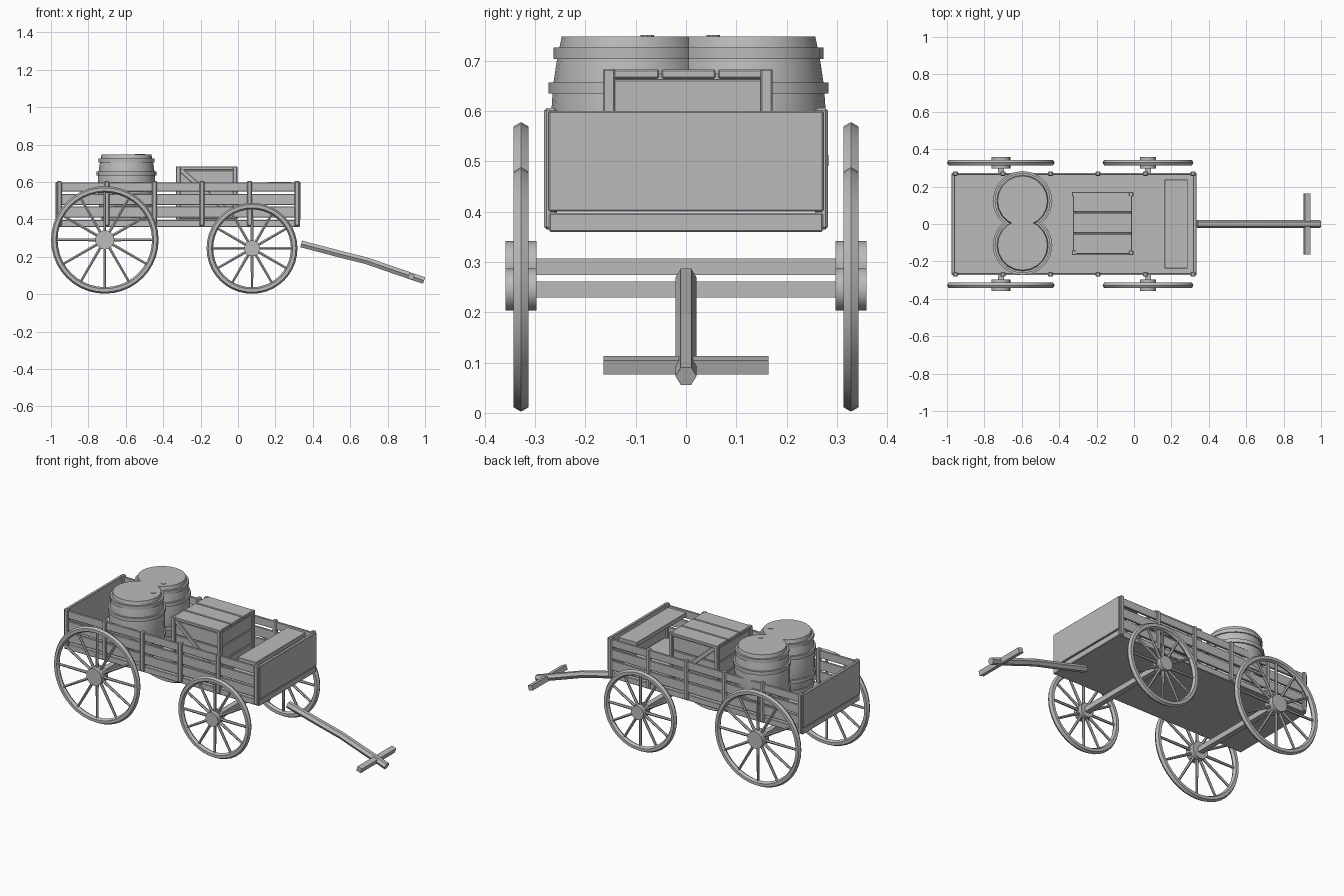
import bpy, bmesh, math
from mathutils import Vector, Matrix

if "Cube" in bpy.data.objects:
    bpy.data.objects.remove(bpy.data.objects["Cube"])

wood = bpy.data.materials.new("weathered grey")
wood.diffuse_color = (0.5, 0.5, 0.5, 1)
wood.use_nodes = True
wood.node_tree.nodes["Principled BSDF"].inputs["Base Color"].default_value = wood.diffuse_color


def finish(name, bm, smooth=None):
    bmesh.ops.recalc_face_normals(bm, faces=bm.faces)
    me = bpy.data.meshes.new(name)
    bm.to_mesh(me)
    bm.free()
    me.materials.append(wood)
    ob = bpy.data.objects.new(name, me)
    bpy.context.collection.objects.link(ob)
    if smooth:
        bpy.context.view_layer.objects.active = ob
        ob.select_set(True)
        bpy.ops.object.shade_smooth_by_angle(angle=math.radians(smooth))
        ob.select_set(False)
    return ob


def box(name, x, y, z, bevel=0.0, rot=None):
    """Box from (min, max) ranges, optionally rotated about its centre."""
    bm = bmesh.new()
    size = [r[1] - r[0] for r in (x, y, z)]
    mid = Vector([(r[0] + r[1]) / 2 for r in (x, y, z)])
    bmesh.ops.create_cube(bm, size=1)
    bmesh.ops.scale(bm, vec=size, verts=bm.verts)
    if bevel:
        bmesh.ops.bevel(bm, geom=bm.edges[:], offset=bevel, segments=1, affect='EDGES')
    m = Matrix.Translation(mid) @ (rot or Matrix())
    bmesh.ops.transform(bm, matrix=m, verts=bm.verts)
    return finish(name, bm)


def skin(bm, rings, closed=False):
    """Bridge successive vertex rings; cap the ends unless closed."""
    n = len(rings[0])
    pairs = list(zip(rings, rings[1:])) + ([(rings[-1], rings[0])] if closed else [])
    for a, b in pairs:
        for i in range(n):
            bm.faces.new((a[i], a[(i + 1) % n], b[(i + 1) % n], b[i]))
    if not closed:
        bm.faces.new(rings[0])
        bm.faces.new(rings[-1])


def turned(name, centre, profile, sides=20, axis='Z', smooth=None, closed=False):
    """Lathe a list of (radius, height) around z or y."""
    bm = bmesh.new()
    rings = []
    for r, h in profile:
        ring = []
        for i in range(sides):
            a = 2 * math.pi * i / sides
            c, s = r * math.cos(a), r * math.sin(a)
            p = (c, s, h) if axis == 'Z' else (c, h, s)
            ring.append(bm.verts.new(Vector(p) + Vector(centre)))
        rings.append(ring)
    skin(bm, rings, closed)
    return finish(name, bm, smooth)


# wheels: hexagonal-section rim, twelve spokes, hub
def wheel(name, x, z, radius, hub, side):
    c = Vector((x, side * 0.328, z))
    t = 0.0175
    rim = [(radius - t + t * math.cos(k * math.pi / 3), t * math.sin(k * math.pi / 3))
           for k in range(6)]
    turned(name + "_rim", c, rim, 40, 'Y', 30, True)
    turned(name + "_hub", c, [(hub, -0.031), (hub, 0.031)], 20, 'Y', 40)
    bm = bmesh.new()
    for k in range(12):
        m = (Matrix.Translation(c) @ Matrix.Rotation(k * math.pi / 6, 4, 'Y')
             @ Matrix.Translation((0, 0, (radius - 0.02) / 2)))
        bmesh.ops.create_cone(bm, cap_ends=True, segments=6, radius1=0.009, radius2=0.007,
                              depth=radius - 0.02, matrix=m)
    finish(name + "_spokes", bm)


for label, x, z, radius, hub in (("rear", -0.712, 0.2905, 0.2875, 0.051),
                                 ("front", 0.075, 0.2455, 0.243, 0.042)):
    for side, sname in ((-1, "right"), (1, "left")):
        wheel(f"{label}_{sname}_wheel", x, z, radius, hub, side)
    box(label + "_axle", (x - 0.016, x + 0.016), (-0.32, 0.32), (z - 0.016, z + 0.016))

# wagon bed: floor, end boards, seat
box("floor", (-0.972, 0.332), (-0.272, 0.272), (0.36, 0.397), 0.003)
box("front_board", (0.316, 0.335), (-0.273, 0.273), (0.4, 0.6), 0.003)
box("rear_board", (-0.975, -0.956), (-0.273, 0.273), (0.4, 0.6), 0.003)
box("seat", (0.163, 0.287), (-0.238, 0.238), (0.574, 0.6), 0.002)

# slatted sides with posts
for side, sname in ((-1, "right"), (1, "left")):
    ys = sorted((side * 0.262, side * 0.274))
    for i, (z0, z1) in enumerate(((0.41, 0.468), (0.478, 0.535), (0.55, 0.597))):
        box(f"{sname}_slat_{i}", (-0.965, 0.325), ys, (z0, z1), 0.002)
    yp = sorted((side * 0.256, side * 0.282))
    for i in range(6):
        x = -0.955 + i * 0.254
        box(f"{sname}_post_{i}", (x - 0.013, x + 0.013), yp, (0.365, 0.606), 0.005)

# barrels: bulged body, hoops, bung
def barrel_radius(z):
    return 0.154 - 0.021 * ((z - 0.574) / 0.174) ** 2


for i, (y, bx, by) in enumerate(((-0.114, 0.085, 0.037), (0.124, 0.06, -0.07))):
    c = (-0.596, y, 0)
    heights = [0.4 + 0.348 * k / 8 for k in range(9)]
    turned(f"barrel_{i}", c, [(barrel_radius(z), z) for z in heights], 20, smooth=30)
    for j, z in enumerate((0.434, 0.502, 0.646, 0.715)):
        r = barrel_radius(z) + 0.009
        turned(f"barrel_{i}_hoop_{j}", c, [(r, z - 0.011), (r, z + 0.011)], 20, smooth=30)
    turned(f"barrel_{i}_bung", (c[0] + bx, y + by, 0), [(0.014, 0.74), (0.014, 0.751)], 10)

# crate: core, lid and wall boards, corner posts, diagonal braces
X0, X1, Y0, Y1 = -0.332, -0.004, -0.165, 0.172
box("crate_core", (X0 + 0.02, X1 - 0.02), (Y0 + 0.02, Y1 - 0.02), (0.4, 0.675))
for k in range(3):
    w = (Y1 - Y0) / 3
    box(f"crate_lid_board_{k}", (X0 + 0.006, X1 - 0.006),
        (Y0 + k * w + 0.004, Y0 + (k + 1) * w - 0.001), (0.665, 0.683), 0.003)
    z0 = 0.402 + k * 0.088
    z1 = z0 + 0.085
    box(f"crate_end_boards_{k}", (X0 + 0.008, X1 - 0.008), (Y0 + 0.02, Y1 - 0.02), (z0, z1), 0.003)
    box(f"crate_side_boards_{k}", (X0 + 0.02, X1 - 0.02), (Y0 + 0.011, Y1 - 0.011), (z0, z1), 0.003)
for x in (X0, X1 - 0.024):
    for y in (Y0, Y1 - 0.024):
        box("crate_corner_post", (x, x + 0.024), (y, y + 0.024), (0.4, 0.684), 0.003)
length, angle = 0.37, math.atan2(0.25, 0.28)
mx = (X0 + X1) / 2
for y in (Y0 + 0.003, Y1 - 0.015):
    box("crate_brace", (mx - length / 2, mx + length / 2), (y, y + 0.012),
        (0.53, 0.554), 0.002, Matrix.Rotation(angle, 4, 'Y'))

# draw pole: hexagonal section swept along a gentle bend, with crossbar
path = [Vector(p) for p in ((0.338, 0, 0.269), (0.52, 0, 0.221), (0.69, 0, 0.178),
                            (0.84, 0, 0.126), (0.995, 0, 0.073))]
bm = bmesh.new()
rings = []
for i, p in enumerate(path):
    d = (path[min(i + 1, 4)] - path[max(i - 1, 0)]).normalized()
    up = d.cross(Vector((0, -1, 0))).normalized()
    rings.append([bm.verts.new(p + Vector((0, 0.021 * math.cos(k * math.pi / 3), 0))
                               + up * 0.021 * math.sin(k * math.pi / 3)) for k in range(6)])
skin(bm, rings)
finish("draw_pole", bm)
box("crossbar", (0.91, 0.94), (-0.164, 0.164), (0.08, 0.109), 0,
    Matrix.Rotation(math.radians(17), 4, 'Y'))
